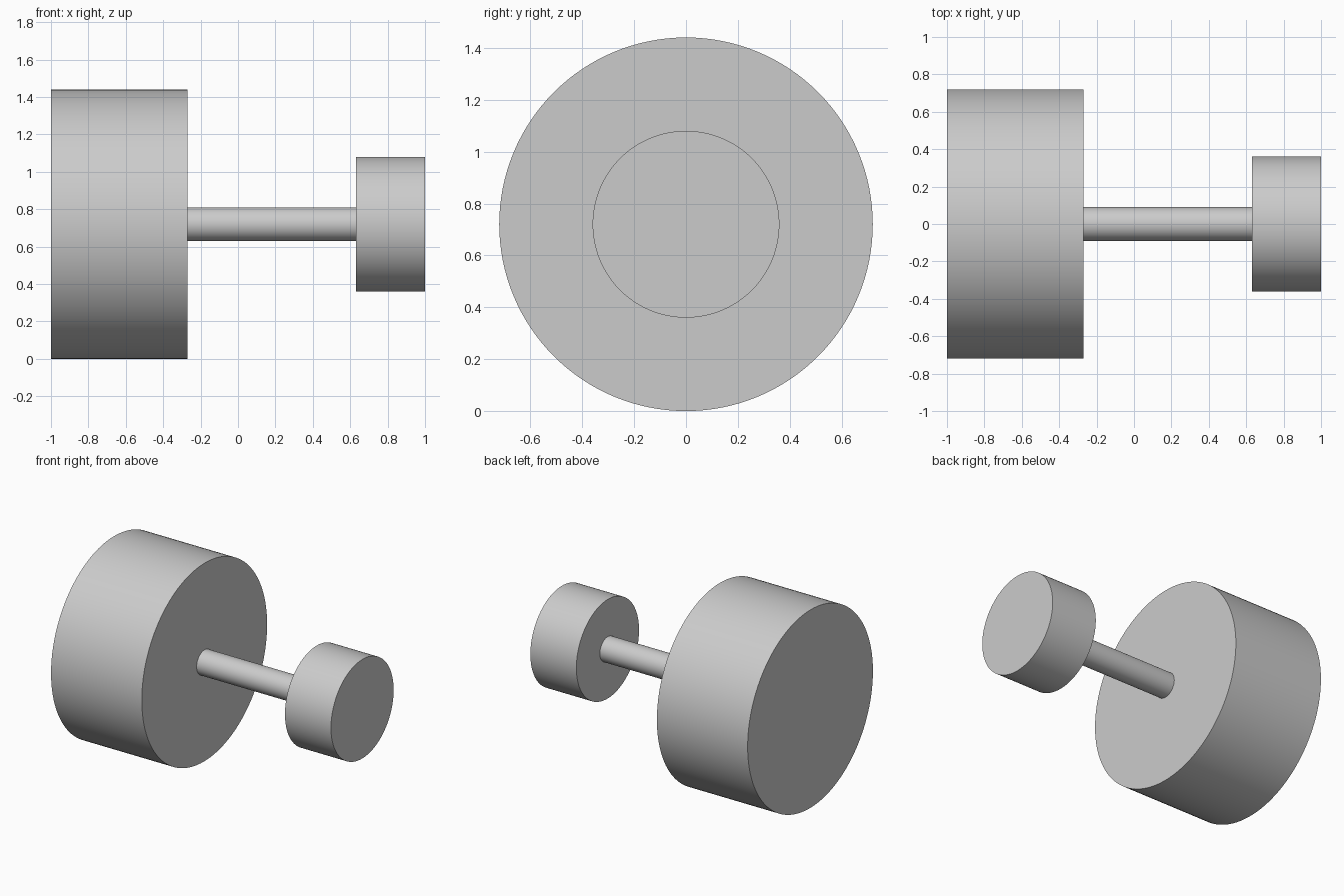
import bpy
import math

cube = bpy.data.objects.get("Cube")
if cube:
    bpy.data.objects.remove(cube, do_unlink=True)

AXIS_HEIGHT = 0.72

# Single grey finish
grey = bpy.data.materials.new("plain grey")
grey.use_nodes = True
color = (0.6, 0.6, 0.6, 1)
grey.diffuse_color = color
grey.node_tree.nodes["Principled BSDF"].inputs["Base Color"].default_value = color


def add_disc(name, x_start, x_end, radius):
    """Smooth cylinder lying along x on the common axis."""
    bpy.ops.mesh.primitive_cylinder_add(
        vertices=128, radius=radius, depth=x_end - x_start,
        location=((x_start + x_end) / 2, 0, AXIS_HEIGHT),
        rotation=(0, math.pi / 2, 0))
    part = bpy.context.object
    part.name = name
    part.data.materials.append(grey)
    bpy.ops.object.shade_smooth_by_angle(angle=math.radians(30))
    return part


# Large drum, connecting bar and small drum
add_disc("large_drum", -1, -0.27, 0.72)
add_disc("connecting_bar", -0.27, 0.63, 0.09)
add_disc("small_drum", 0.63, 1, 0.36)
